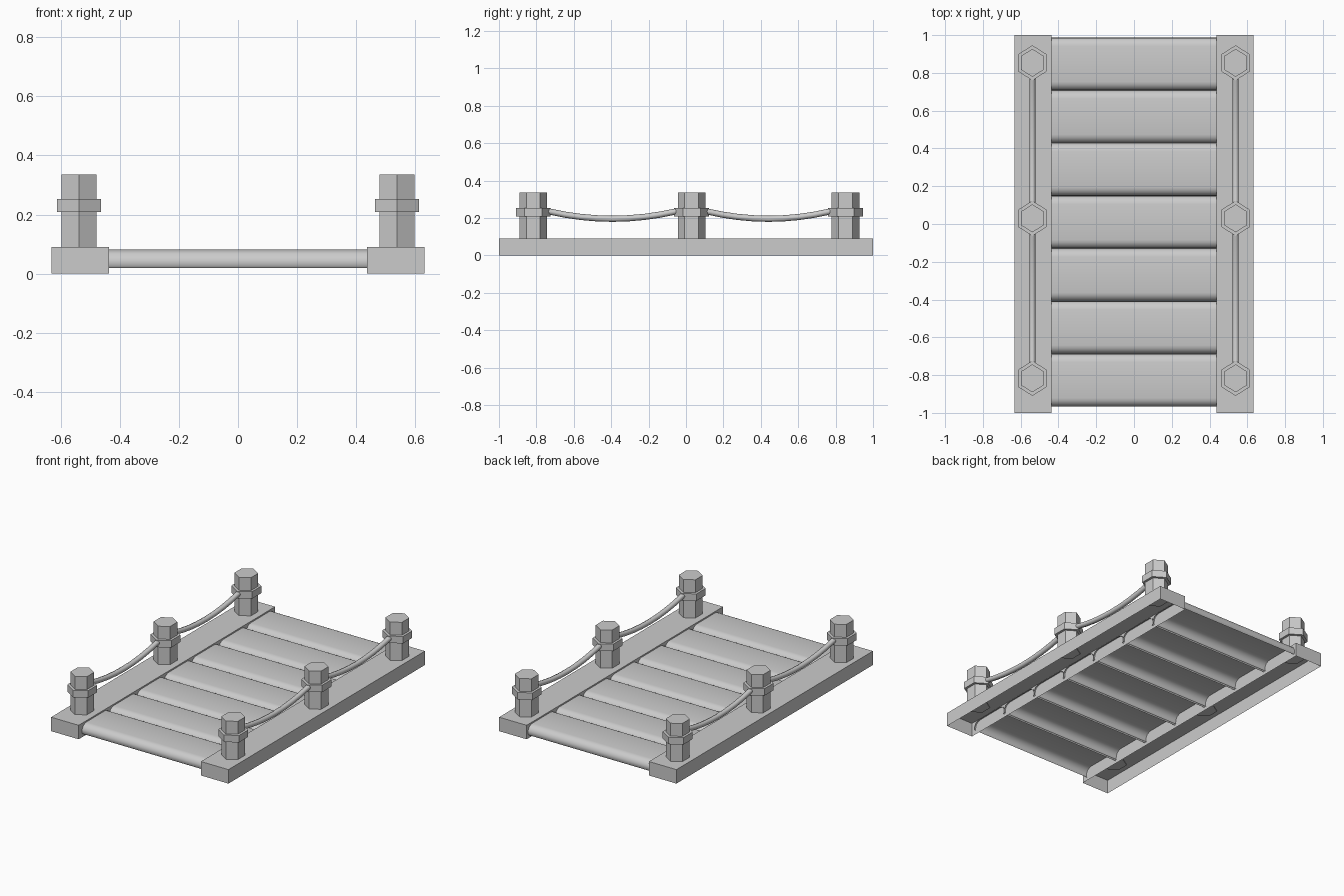
import bpy, bmesh, math

if "Cube" in bpy.data.objects:
    bpy.data.objects.remove(bpy.data.objects["Cube"])

grey = bpy.data.materials.new("light_grey")
grey.use_nodes = True
grey.diffuse_color = (0.6, 0.6, 0.6, 1)
grey.node_tree.nodes["Principled BSDF"].inputs["Base Color"].default_value = (0.6, 0.6, 0.6, 1)


def add_object(name, bm, smooth=None):
    mesh = bpy.data.meshes.new(name)
    bm.to_mesh(mesh)
    bm.free()
    mesh.materials.append(grey)
    obj = bpy.data.objects.new(name, mesh)
    bpy.context.collection.objects.link(obj)
    if smooth:
        bpy.ops.object.select_all(action="DESELECT")
        obj.select_set(True)
        bpy.context.view_layer.objects.active = obj
        bpy.ops.object.shade_smooth_by_angle(angle=math.radians(smooth))
    return obj


def prism(bm, x, y, z0, z1, half_x, half_y):
    """Hexagonal block with its points along y."""
    rings = []
    for z in (z0, z1):
        ring = []
        for i in range(6):
            a = math.radians(90 + 60 * i)
            ring.append(bm.verts.new((x + half_x * math.cos(a) / math.cos(math.pi / 6),
                                      y + half_y * math.sin(a), z)))
        rings.append(ring)
    low, high = rings
    bm.faces.new(low[::-1])
    bm.faces.new(high)
    for i in range(6):
        j = (i + 1) % 6
        bm.faces.new((low[i], low[j], high[j], high[i]))


POST_X = 0.538
POST_Y = (-0.817, 0.03, 0.853)

for side, name in ((1, "left"), (-1, "right")):
    # Side beam: hollow box, open underneath
    bm = bmesh.new()
    bmesh.ops.create_cube(bm, size=1)
    for v in bm.verts:
        v.co = (side * 0.534 + v.co.x * 0.196, v.co.y * 2, (v.co.z + 0.5) * 0.09)
    bm.normal_update()
    bmesh.ops.delete(bm, geom=[f for f in bm.faces if f.normal.z < -0.5], context="FACES")
    add_object(name + "_beam", bm)

    # Posts with collars
    for y, place in zip(POST_Y, ("front", "middle", "back")):
        bm = bmesh.new()
        prism(bm, side * POST_X, y, 0.085, 0.336, 0.059, 0.074)
        prism(bm, side * POST_X, y, 0.208, 0.253, 0.074, 0.093)
        add_object(f"{name}_{place}_post", bm)

    # Sagging ropes between neighbouring posts
    for y0, y1, place in zip(POST_Y, POST_Y[1:], ("front", "back")):
        bm = bmesh.new()
        rings = []
        steps, sides, radius = 10, 8, 0.0165
        for s in range(steps + 1):
            t = 2 * s / steps - 1
            y = (y0 + y1) / 2 + t * (y1 - y0) / 2
            z = 0.196 + 0.061 * t * t
            rings.append([bm.verts.new((side * POST_X + radius * math.cos(a), y,
                                        z + radius * math.sin(a)))
                          for a in (2 * math.pi * k / sides for k in range(sides))])
        for a, b in zip(rings, rings[1:]):
            for k in range(sides):
                j = (k + 1) % sides
                bm.faces.new((a[k], b[k], b[j], a[j]))
        bmesh.ops.recalc_face_normals(bm, faces=bm.faces)
        add_object(f"{name}_{place}_rope", bm, 50)

# Deck planks: rounded shells, open underneath
EDGE = ((0.008, 0.019), (0.0, 0.028), (0.002, 0.05), (0.012, 0.068), (0.03, 0.078), (0.045, 0.081))
PLANKS = 7
FRONT, BACK = -0.966, 0.987
pitch = (BACK - FRONT) / PLANKS
for n in range(PLANKS):
    y0 = FRONT + n * pitch
    y1 = y0 + pitch
    profile = [(y0 + d, z) for d, z in EDGE] + [(y1 - d, z) for d, z in reversed(EDGE)]
    bm = bmesh.new()
    left = [bm.verts.new((0.445, y, z)) for y, z in profile]
    right = [bm.verts.new((-0.445, y, z)) for y, z in profile]
    for i in range(len(profile) - 1):
        bm.faces.new((right[i], left[i], left[i + 1], right[i + 1]))
    add_object(f"plank_{n + 1}", bm, 50)
